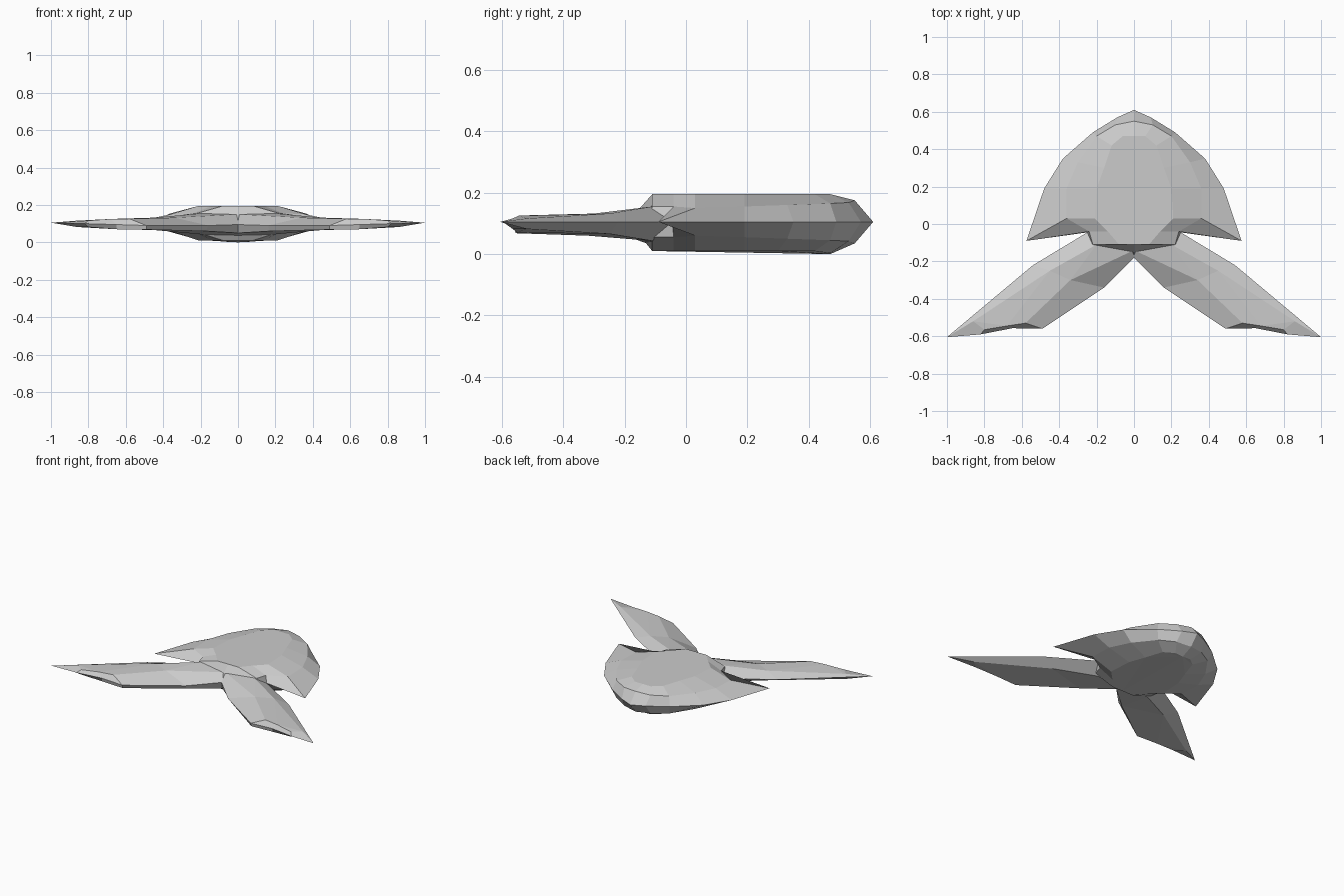
import bpy, bmesh

if "Cube" in bpy.data.objects:
    bpy.data.objects.remove(bpy.data.objects["Cube"])


def faceted_half(name, rings):
    """Skin stacked half outlines (bottom to top), cap both ends, mirror across x."""
    bm = bmesh.new()
    rows = [[bm.verts.new(p) for p in ring] for ring in rings]
    for lo, hi in zip(rows, rows[1:]):
        for i in range(len(lo) - 1):
            bm.faces.new((lo[i], lo[i + 1], hi[i + 1], hi[i]))
    caps = [bm.faces.new(rows[-1]), bm.faces.new(rows[0][::-1])]
    bmesh.ops.triangulate(bm, faces=caps)
    # mirrored half, welded on the centre line
    geom = bm.verts[:] + bm.edges[:] + bm.faces[:]
    copy = bmesh.ops.duplicate(bm, geom=geom)["geom"]
    for v in copy:
        if isinstance(v, bmesh.types.BMVert):
            v.co.x *= -1
    bmesh.ops.remove_doubles(bm, verts=bm.verts[:], dist=0.0005)
    bmesh.ops.recalc_face_normals(bm, faces=bm.faces[:])
    mesh = bpy.data.meshes.new(name)
    bm.to_mesh(mesh)
    bm.free()
    obj = bpy.data.objects.new(name, mesh)
    bpy.context.collection.objects.link(obj)
    return obj


def flip(ring, total):
    return [(x, y, total - z) for x, y, z in ring]


# Spade-shaped head with swept-back barbs
rim = [(x, y, 0.105) for x, y in (
    (0, .61), (.09, .57), (.22, .49), (.38, .35), (.48, .19),
    (.575, -.09), (.25, -.045), (.23, -.11), (0, -.17))]
shoulder = [(0, .55, .175), (.10, .53, .168), (.20, .47, .165), (.30, .33, .16),
            (.36, .19, .155), (.36, .03, .15), (.24, -.04, .155),
            (.22, -.11, .155), (0, -.15, .15)]
crest = [(0, .47, .195), (.06, .47, .195), (.12, .42, .195), (.16, .30, .195),
         (.20, .19, .195), (.21, .03, .195), (.14, -.04, .195),
         (.08, -.11, .195), (0, -.11, .195)]
belly = flip(crest, 0.205)
belly[0], belly[1] = (0, .47, 0), (.06, .47, .003)
faceted_half("head", [belly, flip(shoulder, 0.21), rim, shoulder, crest])

# Pair of long tapering tail fins
edge = [(0, -.05, .105), (.25, -.045, .105), (.54, -.22, .105), (1.0, -.605, .105),
        (.82, -.59, .1), (.65, -.557, .095), (.49, -.56, .09), (.16, -.34, .09),
        (0, -.18, .095)]
top = [(0, -.11, .17), (.2, -.11, .155), (.45, -.25, .132), (.86, -.52, .116),
       (.8, -.565, .116), (.68, -.545, .125), (.58, -.53, .126), (.34, -.30, .132),
       (0, -.14, .15)]
under = flip(top, 0.198)
under[5:] = [(.65, -.55, .07), (.49, -.555, .068), (.17, -.32, .06), (0, -.17, .05)]
faceted_half("tail_fins", [under, edge, top])
